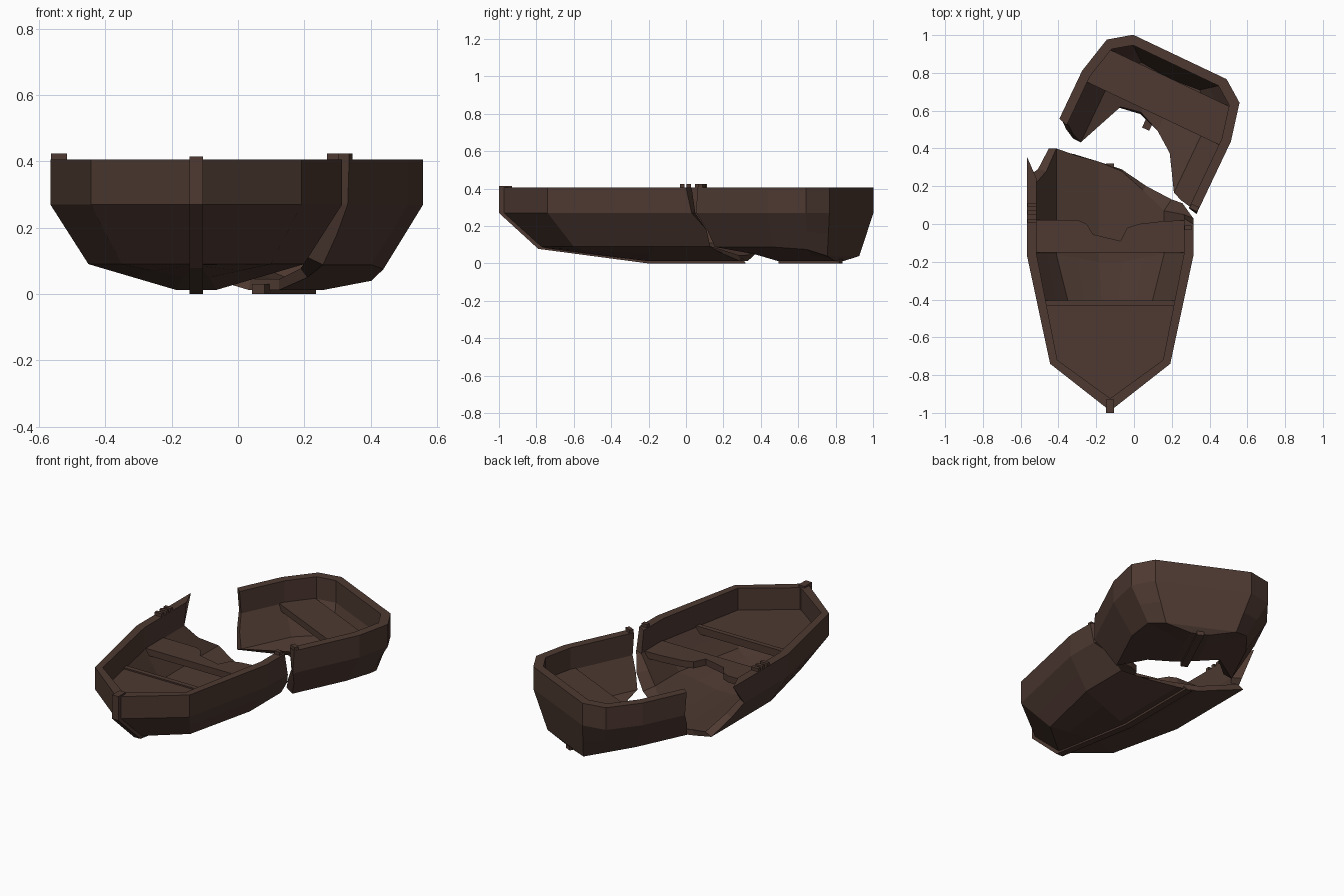
import bpy, bmesh, math
from mathutils import Matrix

if "Cube" in bpy.data.objects:
    bpy.data.objects.remove(bpy.data.objects["Cube"])

wood = bpy.data.materials.new("dark_brown_wood")
wood.diffuse_color = (0.075, 0.041, 0.031, 1)
wood.use_nodes = True
wood.node_tree.nodes["Principled BSDF"].inputs["Base Color"].default_value = wood.diffuse_color

# each half has its own centre line; the stern piece is turned away from the bow
BOW = Matrix.Translation((-0.126, 0, 0))
STERN = Matrix.Rotation(math.radians(-25.4), 4, 'Z') @ Matrix.Translation((-0.16, 0, 0))


def finish(name, bm, place):
    bmesh.ops.recalc_face_normals(bm, faces=bm.faces)
    bm.transform(place)
    me = bpy.data.meshes.new(name)
    bm.to_mesh(me)
    bm.free()
    me.materials.append(wood)
    ob = bpy.data.objects.new(name, me)
    bpy.context.collection.objects.link(ob)
    return ob


def prism(name, pts, depth, place, axis='Z'):
    """Extrude a flat outline along its axis."""
    bm = bmesh.new()
    vs = [bm.verts.new(p) for p in pts]
    f = bm.faces.new(vs)
    ext = bmesh.ops.extrude_face_region(bm, geom=[f])
    d = (0, 0, depth) if axis == 'Z' else (depth, 0, 0)
    bmesh.ops.translate(bm, vec=d, verts=[v for v in ext['geom'] if isinstance(v, bmesh.types.BMVert)])
    finish(name, bm, place)


def plank(name, outline, z, thick, place):
    prism(name, [(x, y, z) for x, y in outline], thick, place)


def block(name, x, y, z, sx, sy, sz, place):
    plank(name, [(x - sx/2, y - sy/2), (x + sx/2, y - sy/2), (x + sx/2, y + sy/2), (x - sx/2, y + sy/2)],
          z, sz, place)


def section(half):
    """Half section (rim, band, chine, bottom) -> full left-to-right row of 12 points."""
    a, b, c, d = half
    mid = lambda p, q: tuple((i + j) / 2 for i, j in zip(p, q))
    h = [a, b, mid(b, c), c, mid(c, d), d]
    return [(-x, y, z) for x, y, z in h] + [(x, y, z) for x, y, z in reversed(h)]


def hull(name, outer, inner, tear, tear_in, place):
    """Shell lofted from the closed end to a torn end with one y per section point."""
    bm = bmesh.new()
    skins = []
    for stations, ys in ((outer, tear), (inner, tear_in)):
        rows = [section(s) for s in stations]
        rows.append([(x, y, z) for (x, _, z), y in zip(rows[-1], ys)])
        skins.append([[bm.verts.new(p) for p in r] for r in rows])
    n = 12
    for rows in skins:
        for r, s in zip(rows, rows[1:]):
            for i in range(n - 1):
                bm.faces.new((r[i], r[i+1], s[i+1], s[i]))
        e = rows[0]
        for i in range(n // 2 - 1):                     # closed end
            bm.faces.new((e[i], e[i+1], e[n-2-i], e[n-1-i]))
    o, q = skins
    for k in range(len(o) - 1):                          # rim
        for i in (0, n - 1):
            bm.faces.new((o[k][i], o[k+1][i], q[k+1][i], q[k][i]))
    bm.faces.new((o[0][0], o[0][-1], q[0][-1], q[0][0]))
    for i in range(n - 1):                               # torn edge
        bm.faces.new((o[-1][i], o[-1][i+1], q[-1][i+1], q[-1][i]))
    finish(name, bm, place)


R, B = 0.405, 0.27   # rim height, lower edge of the upright band

# bow half
hull("bow_hull",
     [[(.012, -.98, R), (.012, -.98, B), (.012, -.78, .09), (.006, -.775, .085)],
      [(.318, -.74, R), (.318, -.74, B), (.225, -.6, .09), (.04, -.5, .05)],
      [(.44, -.17, R), (.44, -.17, B), (.325, -.17, .09), (.06, -.2, .012)]],
     [[(.004, -.92, R), (.004, -.92, B), (.004, -.72, .13), (.002, -.7, .12)],
      [(.28, -.72, R), (.28, -.72, B), (.18, -.58, .12), (.04, -.5, .085)],
      [(.39, -.16, R), (.39, -.16, B), (.285, -.16, .11), (.06, -.2, .045)]],
     [.355, .25, .29, .40, .37, .33, .29, .2, .13, .11, .03, .0],
     [.24, .22, .28, .40, .36, .33, .28, .18, .07, .06, .05, .03], BOW)

# stem post and keel
path = [(-1, .415), (-1, .27), (-.79, .078), (-.2, 0), (.32, 0),
        (.30, .03), (-.2, .03), (-.76, .11), (-.93, .27), (-.93, .415)]
prism("stem_and_keel", [(-.021, y, z) for y, z in path], .042, BOW, 'X')

# bow deck with its bulkhead lip
plank("bow_deck", [(-.36, -.43), (-.295, -.72), (0, -.94), (.295, -.72), (.36, -.43)], .25, .022, BOW)
block("deck_edge_beam", 0, -.42, .235, .70, .03, .045, BOW)

# broken rowing bench
plank("broken_bench", [(-.4, -.15), (.4, -.15), (.4, .02), (.28, .015), (.15, .0), (.09, -.02),
                       (.055, -.09), (-.09, -.055), (-.125, .0), (-.17, .02), (-.4, .02)],
      .235, .04, BOW)

# stern half
hull("stern_hull",
     [[(.274, .903, R), (.274, .903, B), (.2, .855, .04), (.05, .83, .012)],
      [(.389, .82, R), (.389, .82, B), (.28, .77, .075), (.06, .72, .012)],
      [(.436, .615, R), (.436, .615, B), (.325, .59, .088), (.06, .58, .012)]],
     [[(.25, .853, R), (.25, .853, B), (.17, .79, .09), (.05, .78, .05)],
      [(.345, .785, R), (.345, .785, B), (.235, .73, .105), (.06, .71, .045)],
      [(.386, .605, R), (.386, .605, B), (.28, .59, .11), (.06, .58, .045)]],
     [.334, .345, .30, .27, .52, .54, .50, .42, .25, .23, .19, .2],
     [.32, .33, .29, .27, .53, .55, .50, .42, .24, .22, .21, .2], STERN)

# stern seat and keel
plank("stern_seat", [(-.4, .572), (.4, .572), (.385, .65), (.35, .779), (-.35, .779), (-.385, .65)],
      .235, .04, STERN)
block("stern_keel", 0, .66, 0, .042, .36, .03, STERN)

# oar rests on the rims
for y in (.015, .06, .1):
    block("left_oar_rest", -.414, y, .40, .048, .022, .024, BOW)
block("right_oar_rest", .412, -.02, .40, .035, .025, .024, BOW)
block("stern_oar_rest", .412, .215, .40, .045, .025, .024, STERN)
